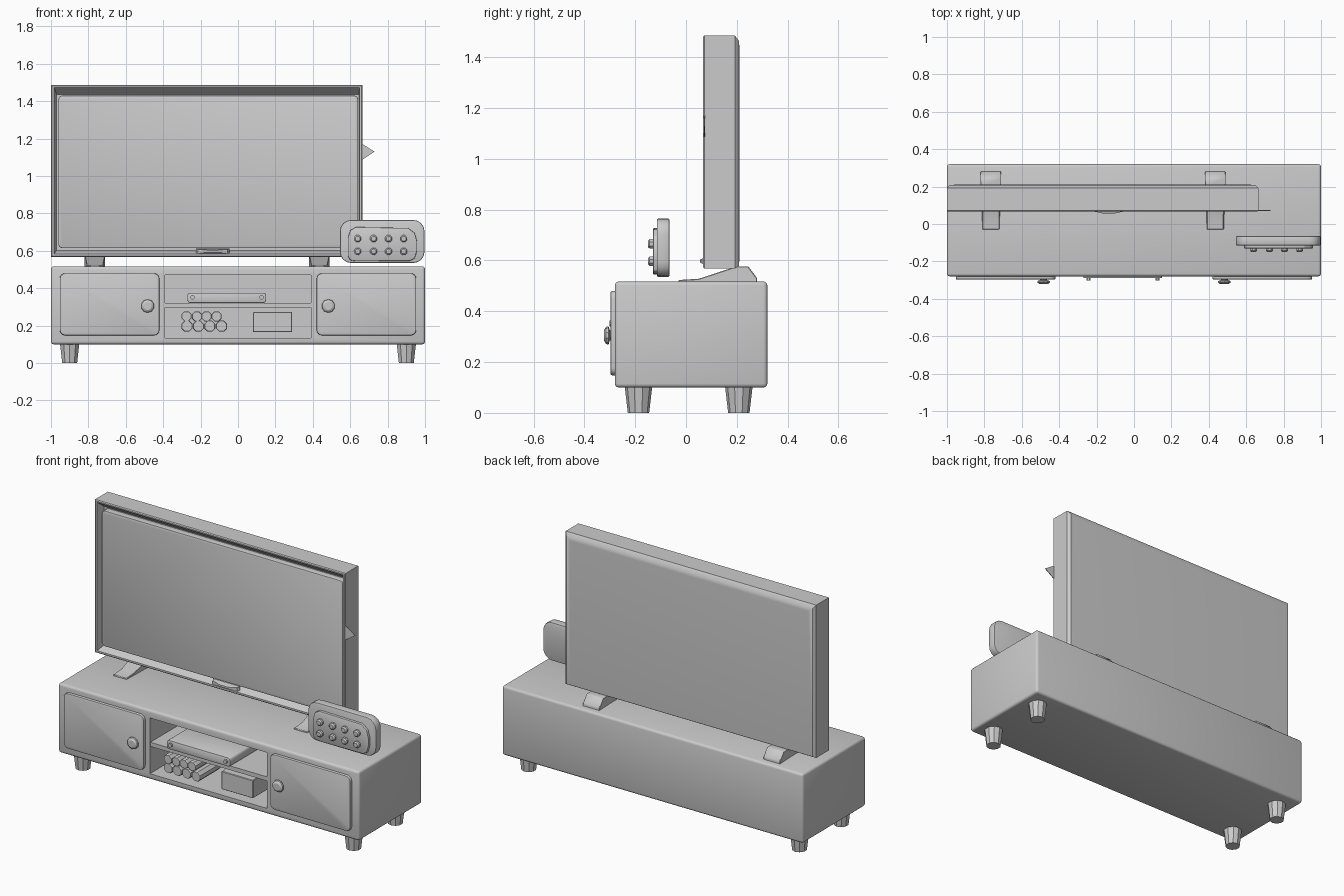
import bpy, bmesh, math
from mathutils import Matrix

if "Cube" in bpy.data.objects:
    bpy.data.objects.remove(bpy.data.objects["Cube"])


def finish(name, bm, bevel=0, segs=2, smooth=True):
    bmesh.ops.recalc_face_normals(bm, faces=bm.faces)
    me = bpy.data.meshes.new(name)
    bm.to_mesh(me)
    bm.free()
    ob = bpy.data.objects.new(name, me)
    bpy.context.collection.objects.link(ob)
    bpy.context.view_layer.objects.active = ob
    ob.select_set(True)
    if bevel:
        m = ob.modifiers.new("bevel", 'BEVEL')
        m.width, m.segments, m.limit_method = bevel, segs, 'ANGLE'
        bpy.ops.object.modifier_apply(modifier=m.name)
    if smooth:
        bpy.ops.object.shade_smooth_by_angle(angle=math.radians(35))
    ob.select_set(False)
    return ob


def loft(name, rings, **kw):
    """Skin a list of equal-length point rings and cap both ends."""
    bm = bmesh.new()
    vs = [[bm.verts.new(p) for p in r] for r in rings]
    n = len(rings[0])
    for a, b in zip(vs, vs[1:]):
        for i in range(n):
            j = (i + 1) % n
            bm.faces.new((a[i], a[j], b[j], b[i]))
    bm.faces.new(vs[0])
    bm.faces.new(vs[-1])
    return finish(name, bm, **kw)


def rect(x0, x1, z0, z1, y):
    return [(x0, y, z0), (x1, y, z0), (x1, y, z1), (x0, y, z1)]


def box(name, x0, x1, y0, y1, z0, z1, **kw):
    return loft(name, [rect(x0, x1, z0, z1, y0), rect(x0, x1, z0, z1, y1)], **kw)


def round_rect(x0, x1, z0, z1, r, n=4):
    pts = []
    for k, (cx, cz) in enumerate([(x1 - r, z1 - r), (x0 + r, z1 - r), (x0 + r, z0 + r), (x1 - r, z0 + r)]):
        for i in range(n + 1):
            a = (k + i / n) * math.pi / 2
            pts.append((cx + r * math.cos(a), cz + r * math.sin(a)))
    return pts


def slab(name, pts, y0, y1, **kw):
    """Front-facing outline in x/z, extruded along y."""
    return loft(name, [[(x, y, z) for x, z in pts] for y in (y0, y1)], **kw)


def turned(name, x, z, prof, n=10, **kw):
    """Lathe about a y axis; prof holds (radius, y)."""
    ang = [2 * math.pi * (i + 0.5) / n for i in range(n)]
    return loft(name, [[(x + r * math.cos(a), y, z + r * math.sin(a)) for a in ang] for r, y in prof], **kw)


# cabinet with an open middle bay
cabinet = box("cabinet", -1, 1, -0.28, 0.32, 0.10, 0.517, bevel=0.015, segs=3)
cutter = box("bay_cutter", -0.39, 0.39, -0.4, 0.12, 0.135, 0.47, smooth=False)
cutter.hide_render = True
m = cabinet.modifiers.new("bay", 'BOOLEAN')
m.object, m.operation, m.solver = cutter, 'DIFFERENCE', 'EXACT'
bpy.context.view_layer.objects.active = cabinet
bpy.ops.object.modifier_apply(modifier=m.name)
bpy.data.objects.remove(cutter)

# tapered cabinet legs
for x in (-0.90, 0.90):
    for y in (-0.187, 0.208):
        bm = bmesh.new()
        bmesh.ops.create_cone(bm, cap_ends=True, segments=10, radius1=0.042, radius2=0.055, depth=0.11,
                              matrix=Matrix.Translation((x, y, 0.055)))
        finish("cabinet_leg", bm, smooth=False)

# doors and knobs
for s in (-1, 1):
    x0, x1 = sorted((s * 0.42, s * 0.953))
    slab("door", round_rect(x0, x1, 0.148, 0.48, 0.03), -0.297, -0.27, bevel=0.006)
    turned("door_knob", s * 0.483, 0.305,
           [(0.02, -0.285), (0.02, -0.30), (0.036, -0.305), (0.034, -0.314), (0.022, -0.322)])

# shelf, media player, rolls and storage box inside the bay
box("shelf", -0.395, 0.395, -0.275, 0.12, 0.297, 0.322)
slab("media_player", round_rect(-0.27, 0.15, 0.322, 0.375, 0.012, 2), -0.29, -0.02, bevel=0.004)
for x in (-0.243, 0.125):
    turned("player_dial", x, 0.352, [(0.012, -0.28), (0.012, -0.302)], n=8)
for z, r, xs in ((0.25, 0.029, (-0.275, -0.22, -0.168, -0.114)),
                 (0.197, 0.032, (-0.273, -0.212, -0.151, -0.088))):
    for x in xs:
        turned("roll", x, z, [(r * 0.9, -0.275), (r, -0.268), (r, -0.08)], n=8, smooth=False)
box("storage_box", 0.08, 0.29, -0.272, -0.13, 0.165, 0.273, bevel=0.003, segs=1)

# television case: back panel, sides, rim and sloped recess
loft("tv_case", [
    rect(-0.96, 0.625, 0.60, 1.445, 0.21),
    rect(-0.985, 0.65, 0.578, 1.465, 0.208),
    rect(-1.0, 0.665, 0.568, 1.486, 0.192),
    rect(-1.0, 0.665, 0.568, 1.486, 0.072),
    rect(-0.995, 0.66, 0.573, 1.481, 0.067),
    rect(-0.983, 0.65, 0.583, 1.474, 0.067),
    rect(-0.970, 0.646, 0.603, 1.435, 0.115),
])
slab("tv_screen", round_rect(-0.96, 0.642, 0.615, 1.43, 0.02, 3), 0.078, 0.13, bevel=0.006)

# sensor bump under the screen
loft("tv_sensor", [rect(-0.225, -0.045, 0.583, 0.612, 0.085),
                   rect(-0.215, -0.055, 0.586, 0.609, 0.067),
                   rect(-0.165, -0.105, 0.592, 0.603, 0.056)])

# thin pointed tab on the right edge
slab("tv_side_tab", [(0.655, 1.08), (0.73, 1.13), (0.655, 1.178)], 0.070, 0.074, smooth=False)

# television feet: flat tongue rising to a bracket
foot = [(-0.03, 0.51), (-0.03, 0.523), (0.05, 0.528), (0.20, 0.577), (0.245, 0.577), (0.28, 0.53), (0.28, 0.51)]
for x in (-0.765, 0.435):
    loft("tv_foot", [[(x + d * (0.045 if y < 0.1 else 0.055), y, z) for y, z in foot] for d in (-1, 1)],
         bevel=0.003, segs=1)

# remote control standing at the right
slab("remote_body", round_rect(0.545, 0.997, 0.535, 0.765, 0.06), -0.115, -0.065, bevel=0.006)
panel = [(0.587, 0.575), (0.60, 0.55), (0.63, 0.545), (0.92, 0.547), (0.945, 0.56), (0.957, 0.60), (0.958, 0.65),
         (0.945, 0.695), (0.91, 0.722), (0.63, 0.727), (0.60, 0.71), (0.588, 0.67)]
slab("remote_panel", panel, -0.13, -0.10, bevel=0.004)
for z in (0.597, 0.665):
    for x in (0.64, 0.725, 0.805, 0.886):
        turned("remote_button", x, z, [(0.02, -0.12), (0.02, -0.143), (0.013, -0.15)], n=8)
